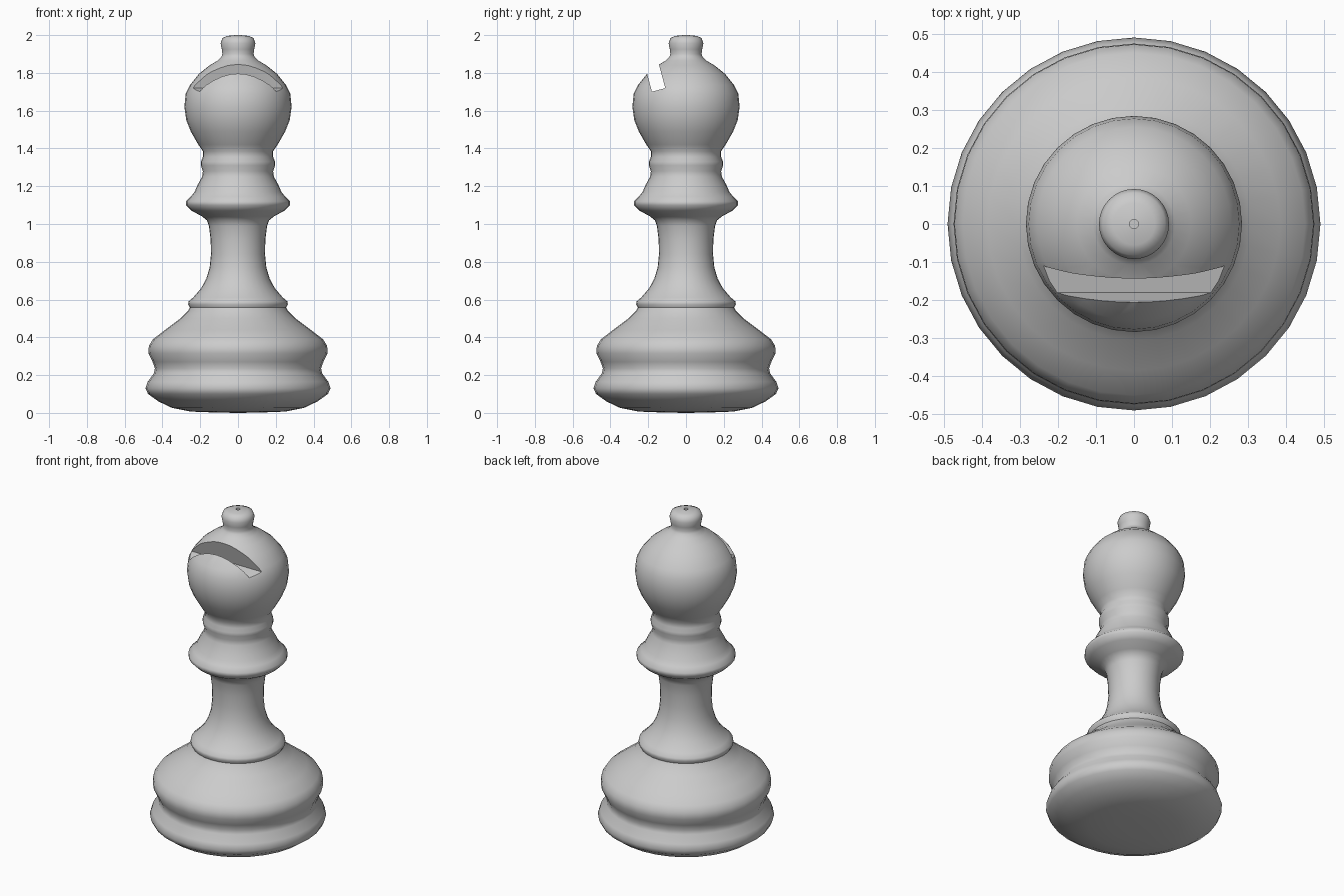
import bpy
import bmesh
import math
from mathutils import Matrix, Vector

SIDES = 32

default_cube = bpy.data.objects.get("Cube")
if default_cube:
    bpy.data.objects.remove(default_cube, do_unlink=True)


def make_material(name, value):
    material = bpy.data.materials.new(name)
    material.use_nodes = True
    colour = (value, value, value, 1)
    material.diffuse_color = colour
    material.node_tree.nodes["Principled BSDF"].inputs["Base Color"].default_value = colour
    return material


def add_object(name, mesh_builder, material):
    """Turn a bmesh into a linked object with one material."""
    mesh = bpy.data.meshes.new(name)
    bmesh.ops.recalc_face_normals(mesh_builder, faces=mesh_builder.faces)
    mesh_builder.to_mesh(mesh)
    mesh_builder.free()
    mesh.materials.append(material)
    result = bpy.data.objects.new(name, mesh)
    bpy.context.scene.collection.objects.link(result)
    return result


def lathe(name, profile, material):
    """Spin a (radius, height) profile around the vertical axis."""
    builder = bmesh.new()
    points = [builder.verts.new((radius, 0, height)) for radius, height in profile]
    edges = [builder.edges.new(pair) for pair in zip(points, points[1:])]
    bmesh.ops.spin(builder, geom=points + edges, cent=(0, 0, 0), axis=(0, 0, 1),
                   angle=math.tau, steps=SIDES, use_merge=True)
    bmesh.ops.remove_doubles(builder, verts=builder.verts, dist=0.0005)
    return add_object(name, builder, material)


# Turned outline, section by section from the ground up
foot = [(0, 0), (.12, .002), (.25, .007), (.35, .027), (.42, .06), (.476, .1),
        (.49, .13), (.478, .165), (.445, .21), (.44, .235)]
skirt = [(.452, .27), (.474, .315), (.472, .355), (.45, .39), (.385, .44),
         (.305, .5), (.265, .54), (.255, .557)]
stem = [(.264, .575), (.262, .59), (.238, .61), (.195, .66), (.168, .71),
        (.15, .77), (.143, .84), (.145, .92), (.154, .99), (.165, 1.02)]
collar = [(.19, 1.04), (.245, 1.07), (.275, 1.1), (.275, 1.12), (.25, 1.145),
          (.23, 1.17), (.215, 1.205), (.19, 1.25)]
neck = [(.186, 1.28), (.196, 1.31), (.196, 1.33), (.186, 1.355), (.186, 1.385)]
head = [(.21, 1.42), (.25, 1.49), (.274, 1.55), (.284, 1.62), (.277, 1.69),
        (.255, 1.735), (.207, 1.795), (.15, 1.84), (.108, 1.865)]
finial = [(.088, 1.885), (.082, 1.9), (.086, 1.925), (.092, 1.957),
          (.082, 1.985), (.055, 1.996), (.012, 2)]
pinhole = [(.012, 1.97), (0, 1.97)]

stone = make_material("grey stone", 0.6)
body = lathe("turned_body", foot + skirt + stem + collar + neck + head + finial + pinhole, stone)

# Slanted slot sawn right across the front of the head
width, depth = .073, .4
tilt = Matrix.Rotation(math.radians(15), 4, "X")
slot_floor = Vector((0, -.145, 1.71))
builder = bmesh.new()
bmesh.ops.create_cube(builder, size=1, matrix=Matrix.Translation(slot_floor) @ tilt
                      @ Matrix.Translation((0, 0, depth / 2))
                      @ Matrix.Diagonal((1, width, depth, 1)))
cutter = add_object("slot_cutter", builder, stone)

slot = body.modifiers.new("slot", "BOOLEAN")
slot.operation = "DIFFERENCE"
slot.solver = "EXACT"
slot.object = cutter

# Bake the cut, then smooth the turned surface while keeping the slot crisp
bpy.ops.object.select_all(action="DESELECT")
bpy.context.view_layer.objects.active = body
body.select_set(True)
bpy.ops.object.modifier_apply(modifier=slot.name)
bpy.data.objects.remove(cutter, do_unlink=True)
bpy.ops.object.shade_smooth_by_angle(angle=math.radians(50))
